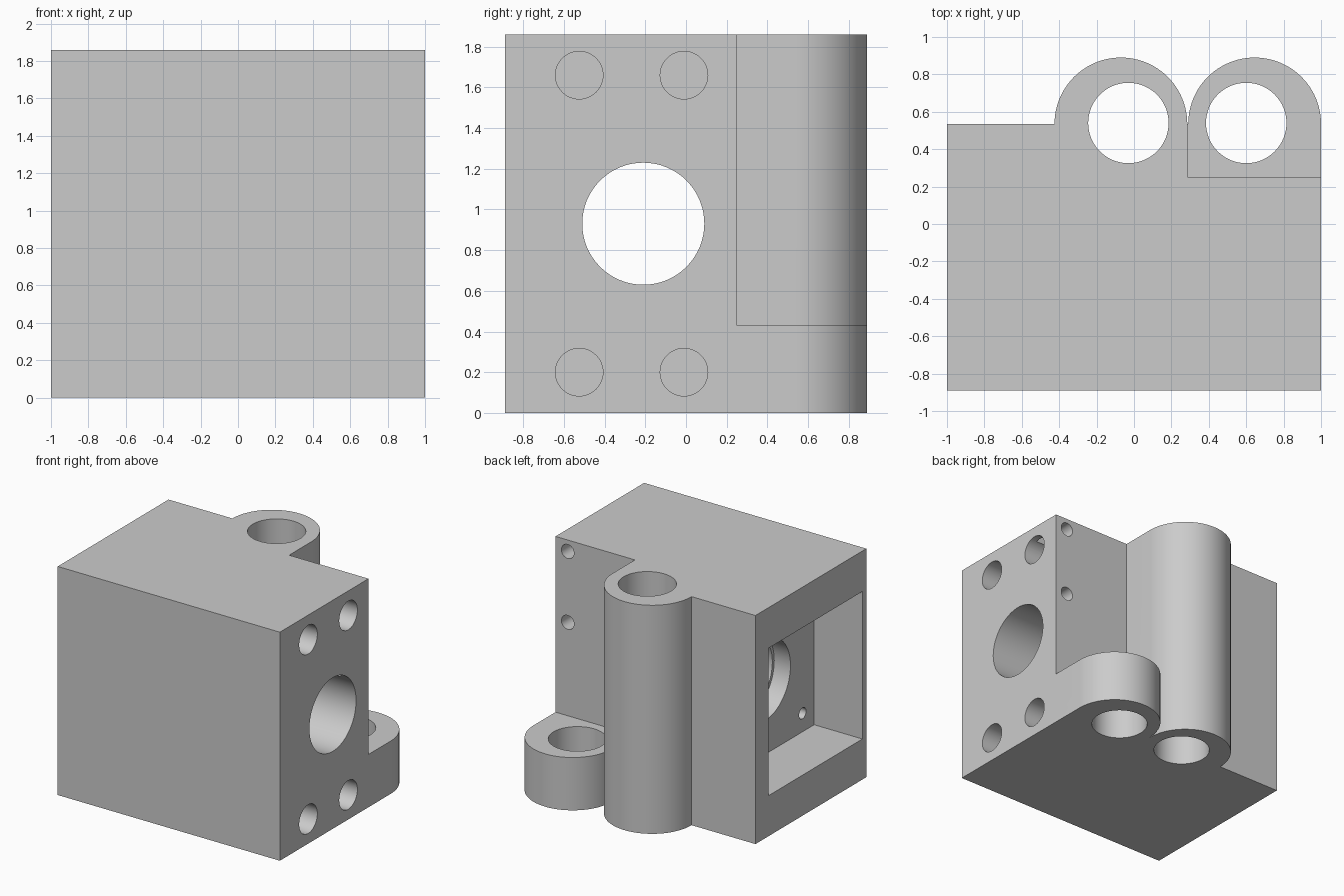
import bpy, bmesh
from math import pi, cos, sin, radians
from mathutils import Matrix

cube = bpy.data.objects.get("Cube")
if cube:
    bpy.data.objects.remove(cube, do_unlink=True)

HEIGHT, BACK, FRONT = 1.86, 0.535, -0.89
BOSS_R = 0.355
BORE_Y, BORE_Z = -0.21, 0.93

grey = bpy.data.materials.new("plain_grey")
grey.use_nodes = True
grey.diffuse_color = (0.6, 0.6, 0.6, 1)
grey.node_tree.nodes["Principled BSDF"].inputs["Base Color"].default_value = (0.6, 0.6, 0.6, 1)


def add_object(name, bm):
    bmesh.ops.recalc_face_normals(bm, faces=bm.faces)
    mesh = bpy.data.meshes.new(name)
    bm.to_mesh(mesh)
    bm.free()
    mesh.materials.append(grey)
    obj = bpy.data.objects.new(name, mesh)
    bpy.context.collection.objects.link(obj)
    return obj


def cut_box(name, low, high):
    bm = bmesh.new()
    size = [h - l for l, h in zip(low, high)]
    mid = [(h + l) / 2 for l, h in zip(low, high)]
    bmesh.ops.create_cube(bm, size=1, matrix=Matrix.Translation(mid) @ Matrix.Diagonal((*size, 1)))
    cut(add_object(name, bm))


def cut_hole(name, axis, start, end, radius, sides=64):
    """Round cutter along x, y or z between two centre points."""
    turn = {"X": Matrix.Rotation(pi / 2, 4, "Y"), "Y": Matrix.Rotation(pi / 2, 4, "X"), "Z": Matrix()}
    i = "XYZ".index(axis)
    mid = [(a + b) / 2 for a, b in zip(start, end)]
    bm = bmesh.new()
    bmesh.ops.create_cone(bm, cap_ends=True, segments=sides, radius1=radius, radius2=radius,
                          depth=abs(end[i] - start[i]), matrix=Matrix.Translation(mid) @ turn[axis])
    cut(add_object(name, bm))


def cut(cutter):
    """Subtract the cutter from the block and discard it."""
    mod = block.modifiers.new(cutter.name, "BOOLEAN")
    mod.operation, mod.solver, mod.object = "DIFFERENCE", "EXACT", cutter
    bpy.ops.object.modifier_apply(modifier=mod.name)
    bpy.data.objects.remove(cutter, do_unlink=True)


def boss_arc(x, steps=48):
    return [(x + BOSS_R * cos(pi * i / steps), BACK + BOSS_R * sin(pi * i / steps)) for i in range(steps + 1)]


# Block outline with two rounded bosses on the back, extruded upward
outline = [(-1, FRONT), (1, FRONT)] + boss_arc(0.645) + boss_arc(-0.07) + [(-1, BACK)]
bm = bmesh.new()
base = bm.faces.new([bm.verts.new((x, y, 0)) for x, y in outline])
top = bmesh.ops.extrude_face_region(bm, geom=[base])["geom"]
bmesh.ops.translate(bm, vec=(0, 0, HEIGHT), verts=[v for v in top if isinstance(v, bmesh.types.BMVert)])
block = add_object("bearing_block", bm)
bpy.context.view_layer.objects.active = block
block.select_set(True)

# Notch that shortens the left boss
cut_box("boss_notch", (0.285, 0.25, 0.43), (1.2, 1.2, 2))

# Vertical rod holes through the bosses
for x in (-0.03, 0.6):
    cut_hole("rod_hole", "Z", (x, 0.54, -0.1), (x, 0.54, 2), 0.215)

# Square side pocket with a stepped bore through to the other side
cut_box("motor_pocket", (-1.1, -0.84, 0.33), (-0.566, 0.368, 1.53))
cut_hole("main_bore", "X", (-0.7, BORE_Y, BORE_Z), (1.1, BORE_Y, BORE_Z), 0.3)
cut_hole("bore_step", "X", (-0.7, BORE_Y, BORE_Z), (-0.42, BORE_Y, BORE_Z), 0.325)

# Small fixing holes in the pocket floor
for y in (-0.69, 0.22):
    for z in (0.48, 1.38):
        cut_hole("pocket_screw_hole", "X", (-0.7, y, z), (-0.3, y, z), 0.045, 32)

# Four bolt holes on the left side
for y in (-0.525, -0.01):
    for z in (0.2, 1.66):
        cut_hole("bolt_hole", "X", (0.4, y, z), (1.1, y, z), 0.117, 48)

# Two small holes in the notch wall
for z in (1.19, 1.767):
    cut_hole("notch_screw_hole", "Y", (0.89, -0.05, z), (0.89, 0.4, z), 0.057, 32)

bpy.ops.object.shade_smooth_by_angle(angle=radians(30))
